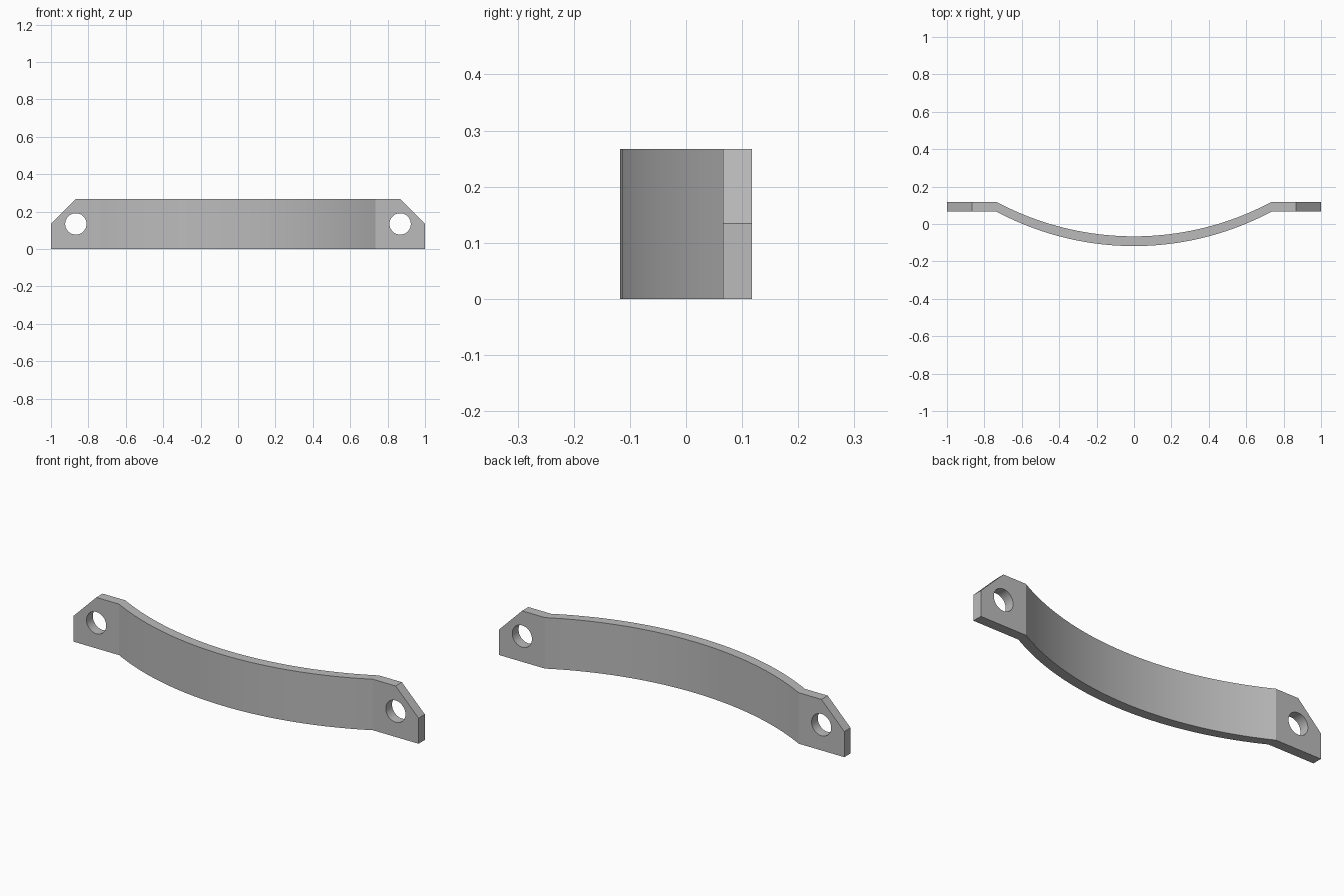
import bpy, bmesh, math

if "Cube" in bpy.data.objects:
    bpy.data.objects.remove(bpy.data.objects["Cube"], do_unlink=True)

HEIGHT, THICK = 0.267, 0.052
BACK = 0.118            # back face of the mounting tabs
ARC_X = 0.735           # where the bow meets the tabs
HOLE_X, HOLE_Z, HOLE_R = 0.867, 0.134, 0.057
SAG = 2 * BACK - THICK  # depth of the bow
RADIUS = (ARC_X ** 2 + SAG ** 2) / (2 * SAG)
SEGMENTS = 40

grey = bpy.data.materials.new("grey metal")
grey.use_nodes = True
colour = (0.5, 0.5, 0.5, 1)
grey.diffuse_color = colour
grey.node_tree.nodes["Principled BSDF"].inputs["Base Color"].default_value = colour

# Stations along the handle: x, front y, top z
half = math.asin(ARC_X / RADIUS)
tab_y = BACK - THICK
right_tab = [(-1, tab_y, HOLE_Z), (-HOLE_X, tab_y, HEIGHT)]
bow = []
for i in range(SEGMENTS + 1):
    a = half * (2 * i / SEGMENTS - 1)
    bow.append((RADIUS * math.sin(a), -BACK + RADIUS * (1 - math.cos(a)), HEIGHT))
left_tab = [(-x, y, z) for x, y, z in reversed(right_tab)]

# Bowed bar with chamfered tabs, swept as a rectangular section
bm = bmesh.new()
rings = []
for x, y, top in right_tab + bow + left_tab:
    section = [(y, 0), (y + THICK, 0), (y + THICK, top), (y, top)]
    rings.append([bm.verts.new((x, sy, sz)) for sy, sz in section])
for a, b in zip(rings, rings[1:]):
    for k in range(4):
        n = (k + 1) % 4
        bm.faces.new((a[k], a[n], b[n], b[k]))
bm.faces.new(rings[0])
bm.faces.new(rings[-1])
bmesh.ops.recalc_face_normals(bm, faces=bm.faces)
mesh = bpy.data.meshes.new("bowed_handle")
bm.to_mesh(mesh)
bm.free()
mesh.materials.append(grey)
handle = bpy.data.objects.new("bowed_handle", mesh)
bpy.context.collection.objects.link(handle)

# Screw holes through both tabs
for side in (-1, 1):
    bpy.ops.mesh.primitive_cylinder_add(
        vertices=48, radius=HOLE_R, depth=0.3,
        location=(side * HOLE_X, BACK, HOLE_Z), rotation=(math.pi / 2, 0, 0))
    cutter = bpy.context.object
    cutter.name = "hole_cutter"
    cutter.hide_render = True
    cutter.data.materials.append(grey)
    bpy.ops.object.select_all(action='DESELECT')
    handle.select_set(True)
    bpy.context.view_layer.objects.active = handle
    cut = handle.modifiers.new("screw_hole", 'BOOLEAN')
    cut.operation = 'DIFFERENCE'
    cut.solver = 'EXACT'
    cut.object = cutter
    bpy.ops.object.modifier_apply(modifier=cut.name)
    bpy.data.objects.remove(cutter, do_unlink=True)

bpy.ops.object.shade_smooth_by_angle(angle=math.radians(20))
